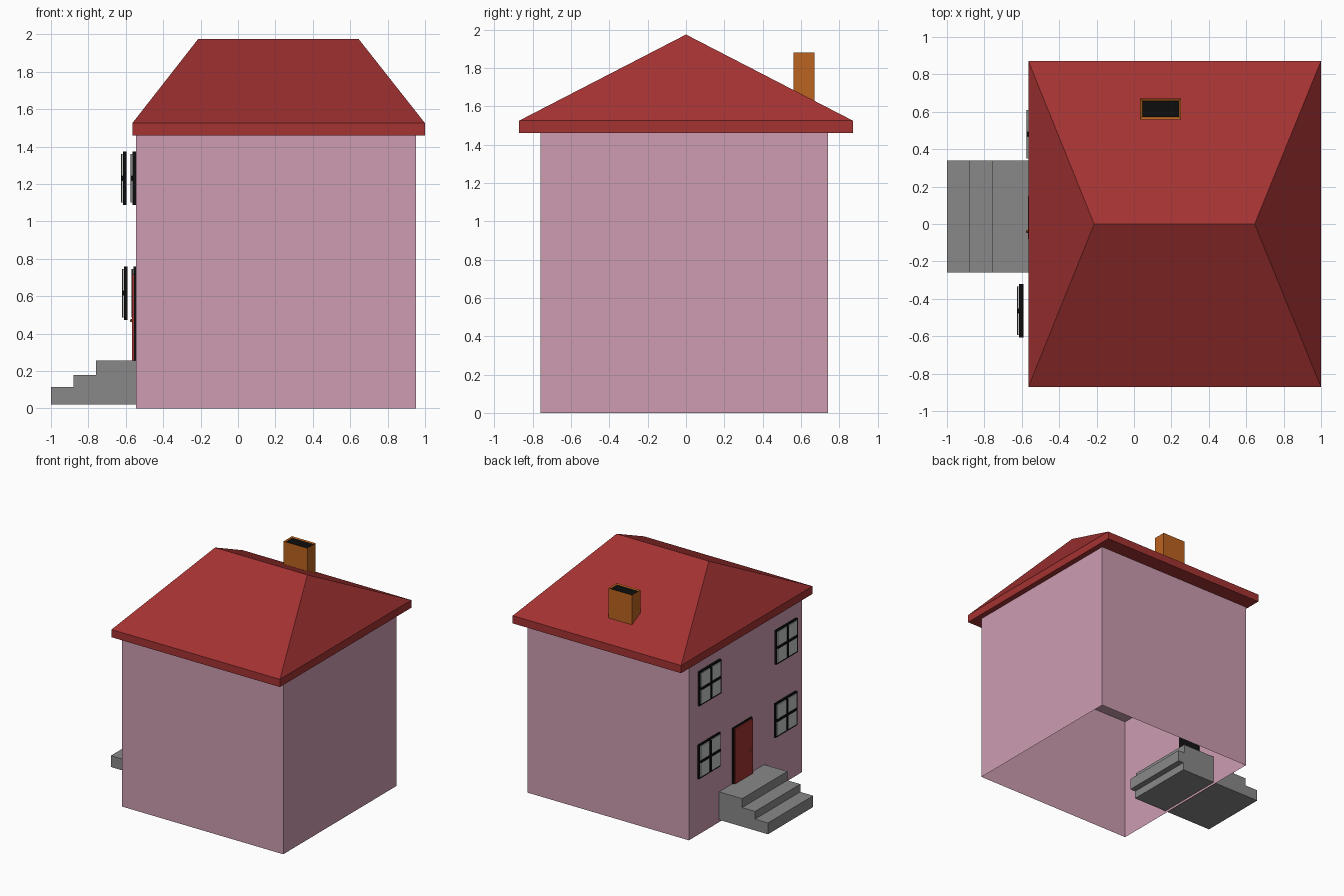
import bpy, bmesh

cube = bpy.data.objects.get("Cube")
if cube:
    bpy.data.objects.remove(cube, do_unlink=True)


def material(name, r, g, b):
    m = bpy.data.materials.new(name)
    m.use_nodes = True
    m.diffuse_color = (r, g, b, 1)
    m.node_tree.nodes["Principled BSDF"].inputs["Base Color"].default_value = (r, g, b, 1)
    return m


pink = material("pink plaster", 0.61, 0.335, 0.44)
red = material("red paint", 0.37, 0.032, 0.032)
grey = material("grey stone", 0.25, 0.25, 0.25)
brick = material("orange brick", 0.50, 0.125, 0.014)
black = material("black", 0.004, 0.004, 0.004)
glass = material("pale grey glass", 0.55, 0.58, 0.56)


def finish(name, bm, *mats):
    bmesh.ops.recalc_face_normals(bm, faces=bm.faces)
    mesh = bpy.data.meshes.new(name)
    bm.to_mesh(mesh)
    bm.free()
    for m in mats:
        mesh.materials.append(m)
    ob = bpy.data.objects.new(name, mesh)
    bpy.context.collection.objects.link(ob)
    return ob


def box_mesh(x, y, z):
    """Box from (low, high) pairs."""
    bm = bmesh.new()
    bmesh.ops.create_cube(bm, size=1)
    for v in bm.verts:
        v.co = [r[0] if c < 0 else r[1] for c, r in zip(v.co, (x, y, z))]
    return bm


def box(name, x, y, z, mat):
    return finish(name, box_mesh(x, y, z), mat)


# Walls, open underneath, with an inner ceiling
WALL = -0.545
bm = box_mesh((WALL, 0.953), (-0.76, 0.74), (0, 1.46))
bm.faces.ensure_lookup_table()
floor = [f for f in bm.faces if f.calc_center_median().z < 0.01]
bmesh.ops.delete(bm, geom=floor, context='FACES_ONLY')
finish("walls", bm, pink)
box("inner_ceiling", (WALL + 0.005, 0.948), (-0.755, 0.735), (1.06, 1.07), pink)

# Hipped roof: eaves slab with its top pulled up into a ridge
bm = box_mesh((-0.565, 1.0), (-0.872, 0.872), (1.46, 1.525))
top = [f for f in bm.faces if f.calc_center_median().z > 1.52]
bmesh.ops.delete(bm, geom=top, context='FACES_ONLY')
corner = {(v.co.x > 0, v.co.y > 0): v for v in bm.verts if v.co.z > 1.5}
left, right = bm.verts.new((-0.213, 0, 1.975)), bm.verts.new((0.645, 0, 1.975))
for side in (False, True):
    bm.faces.new((corner[False, side], corner[True, side], right, left))
bm.faces.new((corner[False, False], corner[False, True], left))
bm.faces.new((corner[True, False], corner[True, True], right))
finish("roof", bm, red)

# Chimney with a sunken black flue
bm = box_mesh((0.033, 0.252), (0.56, 0.67), (1.5, 1.88))
top = [f for f in bm.faces if f.calc_center_median().z > 1.87]
bmesh.ops.inset_region(bm, faces=top, thickness=0.016)
bmesh.ops.translate(bm, vec=(0, 0, -0.008), verts=top[0].verts)
top[0].material_index = 1
finish("chimney", bm, brick, black)

# Steps, running on under the house
for name, x, z in (("bottom", (-1.0, -0.23), (0.02, 0.115)),
                   ("middle", (-0.88, -0.18), (0.085, 0.18)),
                   ("top", (-0.76, -0.24), (0.16, 0.255))):
    box(name + "_step", x, (-0.26, 0.34), z, grey)

# Door with frame and knob
box("door_frame", (-0.557, -0.542), (-0.085, 0.165), (0.25, 0.725), black)
box("door", (-0.566, -0.555), (-0.08, 0.15), (0.25, 0.715), red)
bm = bmesh.new()
bmesh.ops.create_icosphere(bm, subdivisions=1, radius=0.009)
bmesh.ops.translate(bm, vec=(-0.57, -0.04, 0.47), verts=bm.verts)
finish("door_knob", bm, brick)


def window(name, back, y, z):
    """Black frame, four panes and a raised crossbar; y and z are the centre."""
    h = 0.143
    box(name + "_frame", (back - 0.018, back), (y - h, y + h), (z - h, z + h), black)
    bm = bmesh.new()
    for sy in (-1, 1):
        for sz in (-1, 1):
            pane = box_mesh((back - 0.025, back - 0.016),
                            sorted((y + sy * 0.012, y + sy * 0.13)),
                            sorted((z + sz * 0.012, z + sz * 0.13)))
            tmp = bpy.data.meshes.new("pane")
            pane.to_mesh(tmp)
            pane.free()
            bm.from_mesh(tmp)
            bpy.data.meshes.remove(tmp)
    finish(name + "_panes", bm, glass)
    bar = (back - 0.029, back - 0.016)
    box(name + "_upright_bar", bar, (y - 0.01, y + 0.01), (z - 0.13, z + 0.13), black)
    box(name + "_cross_bar", bar, (y - 0.13, y + 0.13), (z - 0.01, z + 0.01), black)


# Windows: one pair tight to the wall, the other standing off it
window("upper_back_window", -0.546, 0.48, 1.23)
window("lower_back_window", -0.540, 0.48, 0.615)
window("upper_front_window", -0.597, -0.463, 1.23)
window("lower_front_window", -0.592, -0.463, 0.615)
